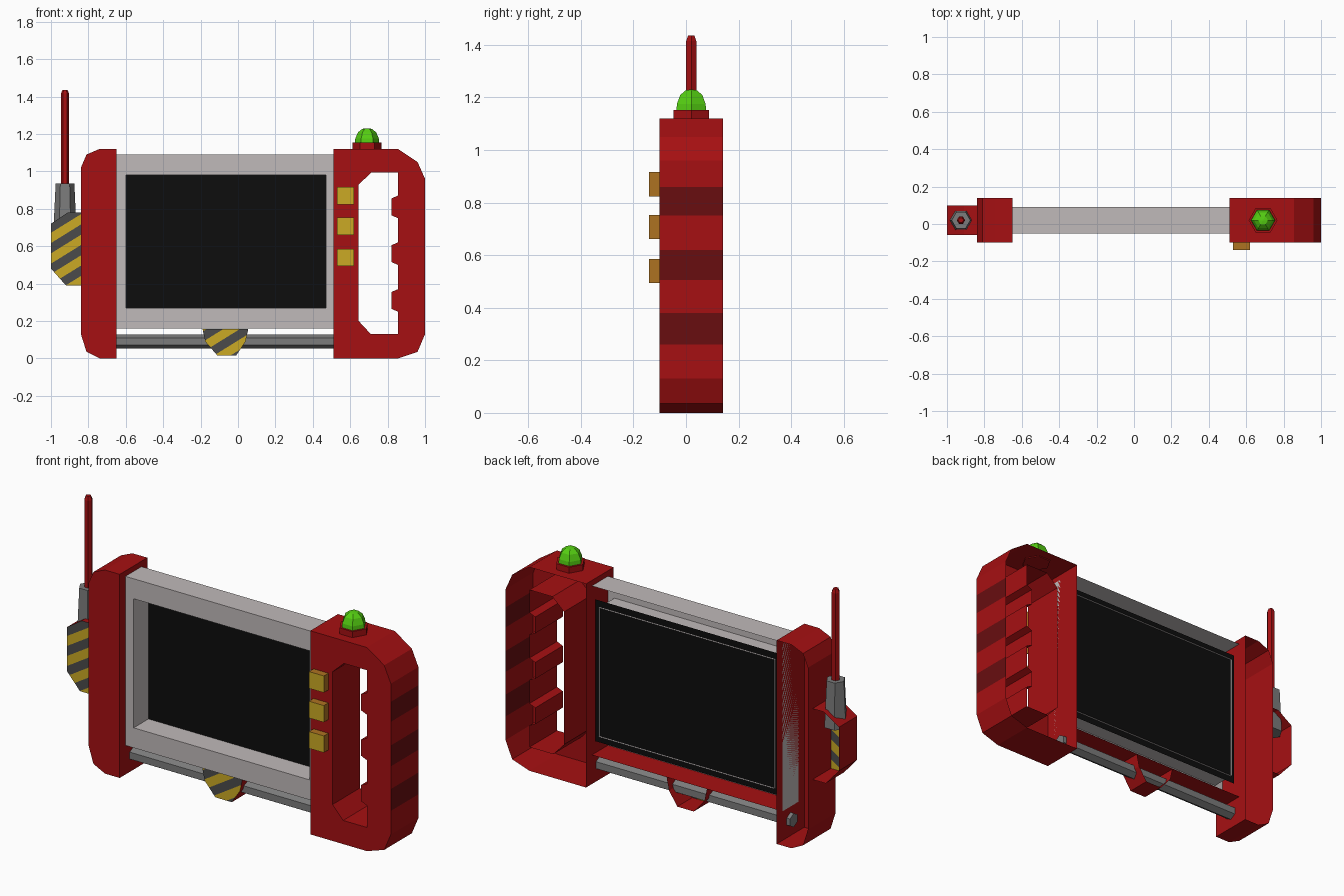
import bpy, bmesh, math
from mathutils import Vector

if "Cube" in bpy.data.objects:
    bpy.data.objects.remove(bpy.data.objects["Cube"])


def material(name, r, g, b):
    m = bpy.data.materials.new(name)
    m.diffuse_color = (r, g, b, 1)
    m.use_nodes = True
    m.node_tree.nodes["Principled BSDF"].inputs["Base Color"].default_value = m.diffuse_color
    return m


RED = material("red", 0.38, 0.005, 0.006)
DARK_RED = material("dark red", 0.14, 0.004, 0.005)
LIGHT = material("light grey", 0.53, 0.49, 0.49)
GREY = material("grey", 0.20, 0.20, 0.20)
CHARCOAL = material("charcoal", 0.07, 0.07, 0.07)
YELLOW = material("yellow", 0.60, 0.40, 0.018)
ORANGE = material("orange", 0.42, 0.17, 0.015)
BLACK = material("black", 0.004, 0.004, 0.004)
GREEN = material("green", 0.09, 0.62, 0.006)


def finish(name, bm, mats):
    me = bpy.data.meshes.new(name)
    bm.to_mesh(me)
    bm.free()
    for m in mats:
        me.materials.append(m)
    ob = bpy.data.objects.new(name, me)
    bpy.context.collection.objects.link(ob)
    return ob


def slice_faces(bm, faces, co, no):
    faces = [f for f in faces if f.is_valid]
    geom = set(faces)
    for f in faces:
        geom.update(f.edges)
        geom.update(f.verts)
    bmesh.ops.bisect_plane(bm, geom=list(geom), dist=1e-5, plane_co=co, plane_no=no)


def shell(outline, y0, y1, hole=None, skip=()):
    """Front plate with an optional hole and walls running back; open at the back."""
    bm = bmesh.new()
    front_edges = []
    for k, loop in enumerate([outline] + ([hole] if hole else [])):
        a = [bm.verts.new((x, y0, z)) for x, z in loop]
        b = [bm.verts.new((x, y1, z)) for x, z in loop]
        n = len(loop)
        for i in range(n):
            j = (i + 1) % n
            front_edges.append(bm.edges.new((a[i], a[j])))
            if k or i not in skip:
                bm.faces.new((a[i], b[i], b[j], a[j]))
    bmesh.ops.triangle_fill(bm, edges=front_edges, use_beauty=True)
    bmesh.ops.recalc_face_normals(bm, faces=bm.faces[:])
    front = [f for f in bm.faces if abs(f.normal.y) > 0.9]
    if front and front[0].normal.y > 0:
        bmesh.ops.reverse_faces(bm, faces=bm.faces[:])
    bmesh.ops.dissolve_limit(bm, angle_limit=0.01, verts=bm.verts[:], edges=[
        e for e in bm.edges if all(abs(f.normal.y) > 0.9 for f in e.link_faces)]) if not hole else None
    return bm


def rect(x0, x1, z0, z1):
    return [(x0, z0), (x1, z0), (x1, z1), (x0, z1)]


def turned(name, profile, centre, mat, axis="z", n=6):
    """Faceted solid from (radius, height) pairs along an axis."""
    bm = bmesh.new()
    rings = []
    for r, h in profile:
        ring = []
        for i in range(n):
            t = 2 * math.pi * i / n
            c, s = r * math.cos(t), r * math.sin(t)
            off = (c, s, h) if axis == "z" else (h, s, c)
            ring.append(bm.verts.new(Vector(centre) + Vector(off)))
        rings.append(ring)
    for a, b in zip(rings, rings[1:]):
        for i in range(n):
            j = (i + 1) % n
            bm.faces.new((a[i], a[j], b[j], b[i]))
    bm.faces.new(rings[0])
    bm.faces.new(rings[-1])
    bmesh.ops.recalc_face_normals(bm, faces=bm.faces[:])
    return finish(name, bm, [mat])


def hazard(name, outline, y0, y1, t0, skip=()):
    """Red open shell whose front carries diagonal yellow and charcoal stripes."""
    slope, half = 0.62, 0.055
    bm = shell(outline, y0, y1, skip=skip)
    is_front = lambda f: abs(f.normal.y) > 0.9
    start = t0 - half / 2
    for k in range(-12, 13):
        slice_faces(bm, [f for f in bm.faces if is_front(f)],
                    (0, y0, start + k * half), (-slope, 0, 1))
    for f in bm.faces:
        if is_front(f):
            c = f.calc_center_median()
            k = math.floor((c.z - slope * c.x - start) / half)
            f.material_index = 1 + k % 2
    return finish(name, bm, [RED, YELLOW, CHARCOAL])


# Left side housing
finish("left_housing", shell(
    [(-0.65, 0), (-0.65, 1.12), (-0.74, 1.12), (-0.81, 1.09), (-0.84, 1.02),
     (-0.84, 0.13), (-0.81, 0.035), (-0.74, 0)], -0.10, 0.14), [RED])

# Right housing with grip hole, finger bumps and darker grip bands
grip_hole = [(0.71, 0.13), (0.855, 0.13)]
for z in (0.25, 0.50, 0.75):
    grip_hole += [(0.855, z), (0.82, z + 0.015), (0.82, z + 0.105), (0.855, z + 0.12)]
grip_hole += [(0.855, 0.995), (0.715, 0.995), (0.645, 0.93), (0.645, 0.20)]
bm = shell([(0.51, 0), (0.855, 0), (0.96, 0.035), (1, 0.13), (1, 0.96), (0.96, 1.05),
            (0.855, 1.12), (0.51, 1.12)], -0.10, 0.14, grip_hole)
bands = [(0.26, 0.38), (0.505, 0.62), (0.75, 0.86)]
outer = lambda f: f.calc_center_median().x > 0.99
for z in sum(bands, ()):
    slice_faces(bm, [f for f in bm.faces if outer(f)], (1, 0, z), (0, 0, 1))
for f in bm.faces:
    if outer(f) and any(a < f.calc_center_median().z < b for a, b in bands):
        f.material_index = 1
finish("right_handle", bm, [RED, DARK_RED])

# Screen frame (red underside) and recessed screen
bm = shell(rect(-0.65, 0.51, 0.16, 1.09), -0.05, 0.09, rect(-0.60, 0.47, 0.27, 0.98))
for f in bm.faces:
    if f.calc_center_median().z < 0.165:
        f.material_index = 1
finish("screen_frame", bm, [LIGHT, RED])
bm = bmesh.new()
bm.faces.new([bm.verts.new((x, 0.078, z)) for x, z in rect(-0.625, 0.495, 0.235, 1.015)])
finish("screen", bm, [BLACK])

# Lower rod and its striped bracket
turned("lower_rod", [(0.038, -0.67), (0.038, 0.53)], (0, 0.02, 0.09), GREY, "x")
hazard("rod_bracket", [(-0.19, 0.158), (-0.175, 0.09), (-0.11, 0.015), (-0.01, 0.015),
                       (0.04, 0.09), (0.055, 0.158)], -0.04, 0.09, 0.178, skip=(5,))

# Striped antenna mount, socket and antenna
hazard("antenna_mount", [(-0.84, 0.39), (-0.84, 0.78), (-0.91, 0.78), (-1.0, 0.72),
                         (-1.0, 0.48), (-0.92, 0.39)], -0.06, 0.10, 1.264, skip=(0,))
turned("antenna_socket", [(0.062, 0.68), (0.05, 0.935)], (-0.925, 0.02, 0), GREY)
turned("antenna", [(0.022, 0.93), (0.022, 1.415), (0.014, 1.435)], (-0.925, 0.02, 0), RED)

# Signal lamp
turned("lamp_base", [(0.077, 1.115), (0.077, 1.153)], (0.69, 0.02, 0), RED)
turned("lamp_dome", [(0.065, 1.15), (0.063, 1.175), (0.049, 1.208), (0.026, 1.227), (0.004, 1.23)],
       (0.69, 0.02, 0), GREEN)

# Buttons: yellow fronts, orange sides
for i, z in enumerate((0.87, 0.707, 0.54)):
    bm = bmesh.new()
    bmesh.ops.create_cube(bm, size=1)
    for v in bm.verts:
        v.co = (0.575 + v.co.x * 0.09, -0.12 + v.co.y * 0.04, z + v.co.z * 0.092)
    for f in bm.faces:
        f.material_index = 0 if abs(f.normal.y) > 0.9 or f.calc_center_median().y < -0.13 else 1
    finish(f"button_{i + 1}", bm, [YELLOW, ORANGE])
